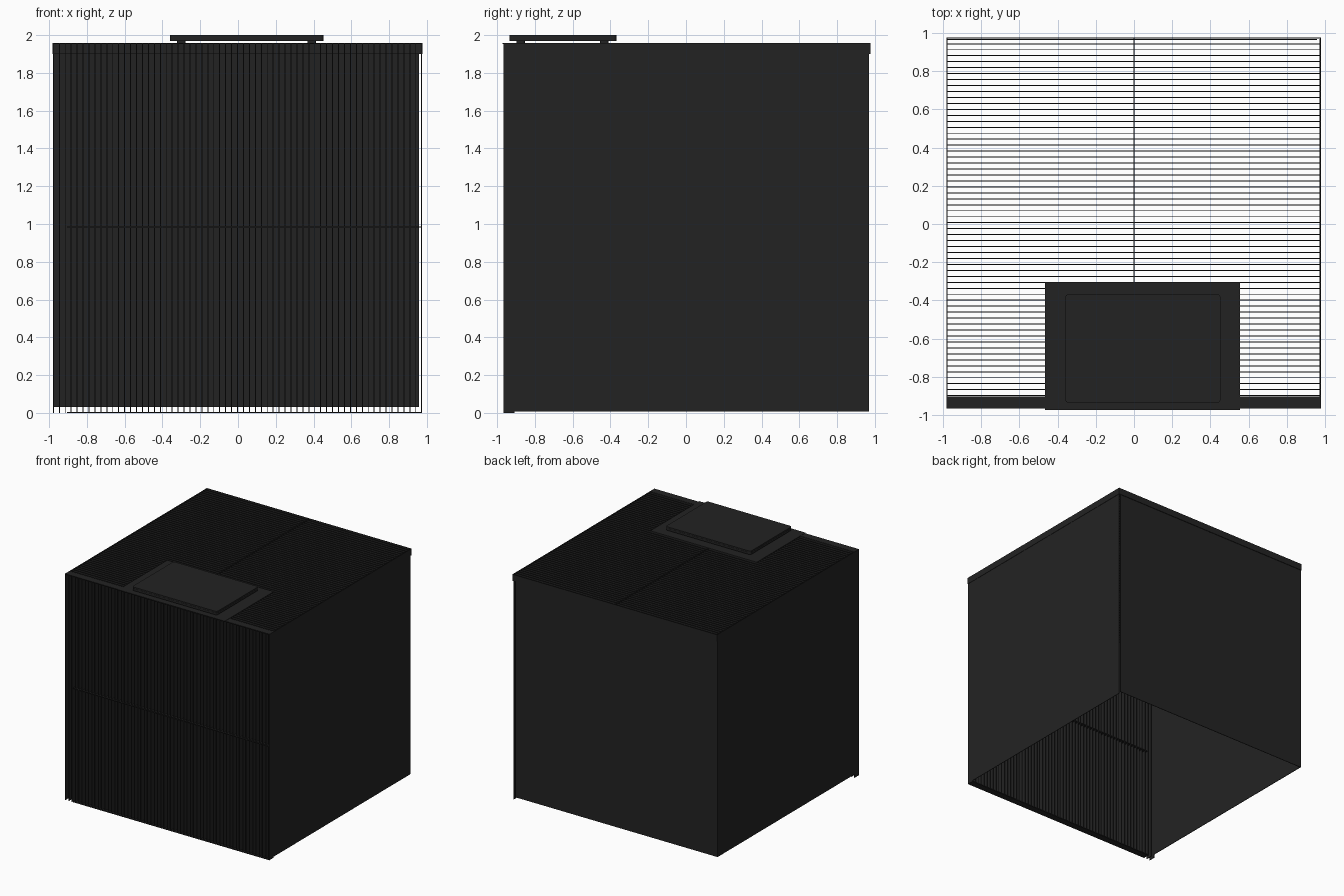
import bpy

if "Cube" in bpy.data.objects:
    bpy.data.objects.remove(bpy.data.objects["Cube"])

dark = bpy.data.materials.new("charcoal")
dark.diffuse_color = (0.0165, 0.0165, 0.0165, 1)
dark.use_nodes = True
dark.node_tree.nodes["Principled BSDF"].inputs["Base Color"].default_value = dark.diffuse_color


def box(name, x0, x1, y0, y1, z0, z1, array=None, bevel=0.0):
    """Box from its extents; array = (count, offset vector)."""
    bpy.ops.mesh.primitive_cube_add(size=1)
    ob = bpy.context.object
    ob.name = name
    c = ((x0 + x1) / 2, (y0 + y1) / 2, (z0 + z1) / 2)
    s = (x1 - x0, y1 - y0, z1 - z0)
    for v in ob.data.vertices:
        v.co = [c[i] + v.co[i] * s[i] for i in range(3)]
    ob.data.materials.append(dark)
    if array:
        m = ob.modifiers.new("repeat", 'ARRAY')
        m.count = array[0]
        m.use_relative_offset = False
        m.use_constant_offset = True
        m.constant_offset_displace = array[1]
    if bevel:
        # round only the vertical corners
        w = ob.data.attributes.new("bevel_weight_edge", 'FLOAT', 'EDGE')
        for e in ob.data.edges:
            a, b = (ob.data.vertices[i].co for i in e.vertices)
            w.data[e.index].value = 1.0 if abs(a.z - b.z) > 1e-4 else 0.0
        m = ob.modifiers.new("corners", 'BEVEL')
        m.limit_method = 'WEIGHT'
        m.width = bevel
        m.segments = 4
    return ob


T = 0.005       # sheet thickness
LOW, TOP = 1.90, 1.957

# solid walls, open underneath
box("back_wall", -0.978, 0.957, 0.963, 0.968, 0.03, LOW + 0.01)
box("left_wall", -0.980, -0.975, -0.91, 0.968, 0.03, LOW + 0.01)
box("right_wall", 0.970, 0.975, -0.91, 0.968, 0.008, LOW + 0.01)

# front grille: vertical blades, middle bar and bottom bar
F0, F1 = -0.965, -0.907
n = 63
step = (0.970 + 0.980) / (n - 1)
box("front_blades", -0.980, -0.980 + T, F0, F1, 0.0, TOP - 0.004, (n, (step, 0, 0)))
box("front_middle_bar", -0.905, 0.975, F0 + 0.003, F1, 0.981, 0.988)
box("front_bottom_bar", -0.905, 0.975, F0, F1, 0.0, 0.006)
box("front_top_strip", -0.980, 0.977, F0, -0.903, TOP - 0.005, TOP)

# top grille: blades across, centre bar and rims
n = 61
step = (0.971 + 0.900) / (n - 1)
box("top_blades", -0.980, 0.977, -0.900, -0.900 + T, LOW, TOP, (n, (0, step, 0)))
box("top_centre_bar", -0.003, 0.003, -0.903, 0.974, LOW, TOP - 0.002)
box("top_left_rim", -0.981, -0.976, -0.965, 0.976, LOW, TOP)
box("top_right_rim", 0.973, 0.978, -0.965, 0.976, LOW, TOP)

# flat mat with a thin closed computer on four feet
box("mat", -0.465, 0.553, -0.972, -0.302, TOP - 0.004, TOP + 0.002)
box("device_base", -0.36, 0.452, -0.935, -0.367, 1.969, 1.987, bevel=0.018)
box("device_lid", -0.36, 0.452, -0.935, -0.367, 1.988, 2.0, bevel=0.018)
box("device_hinge", -0.28, 0.372, -0.925, -0.377, 1.985, 1.99)
for i, x in enumerate((-0.30, 0.39)):
    for j, y in enumerate((-0.875, -0.432)):
        box(f"device_foot_{i}{j}", x - 0.022, x + 0.022, y - 0.022, y + 0.022,
            TOP, 1.972, bevel=0.012)
